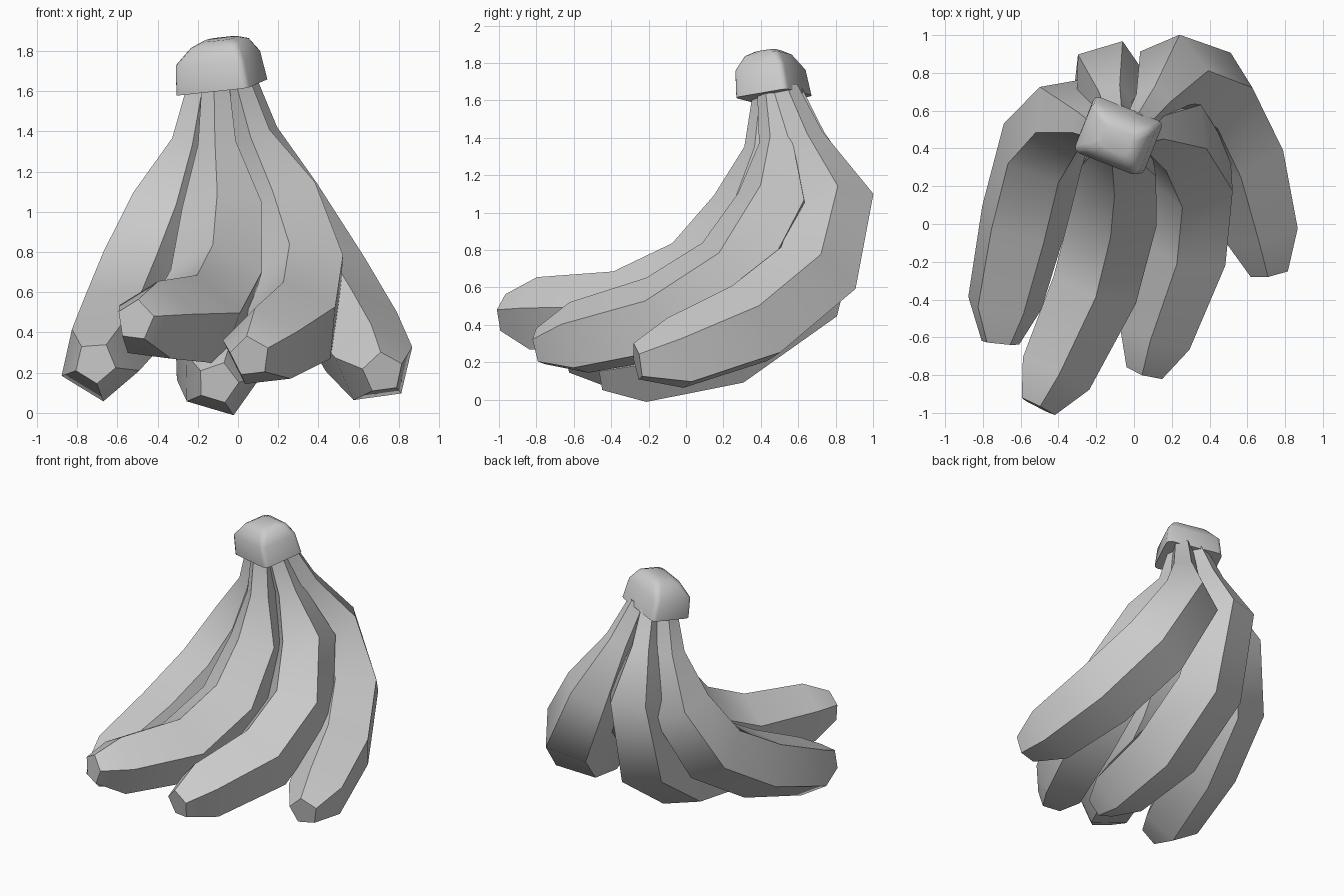
import bpy, bmesh, math
from mathutils import Vector

cube = bpy.data.objects.get("Cube")
if cube:
    bpy.data.objects.remove(cube, do_unlink=True)

# Single plain colour
grey = bpy.data.materials.new("light_grey")
grey.use_nodes = True
grey.diffuse_color = (0.6, 0.6, 0.6, 1)
grey.node_tree.nodes["Principled BSDF"].inputs["Base Color"].default_value = (0.6, 0.6, 0.6, 1)


def loft(name, rings, angle, bevel=0):
    """Skin a list of equal-sized rings and cap both ends."""
    bm = bmesh.new()
    loops = [[bm.verts.new(p) for p in ring] for ring in rings]
    n = len(loops[0])
    for a, b in zip(loops, loops[1:]):
        for i in range(n):
            j = (i + 1) % n
            bm.faces.new((a[i], a[j], b[j], b[i]))
    bm.faces.new(loops[0])
    bm.faces.new(loops[-1])
    if bevel:
        corners = [bm.edges.get((a[i], b[i])) for a, b in zip(loops, loops[1:]) for i in range(n)]
        bmesh.ops.bevel(bm, geom=corners, offset=bevel, segments=2, profile=0.5, affect='EDGES')
    bmesh.ops.recalc_face_normals(bm, faces=bm.faces)
    mesh = bpy.data.meshes.new(name)
    bm.to_mesh(mesh)
    bm.free()
    mesh.materials.append(grey)
    obj = bpy.data.objects.new(name, mesh)
    bpy.context.collection.objects.link(obj)
    bpy.ops.object.select_all(action='DESELECT')
    obj.select_set(True)
    bpy.context.view_layer.objects.active = obj
    bpy.ops.object.shade_smooth_by_angle(angle=math.radians(angle))
    return obj


RADII = (0.07, 0.1, 0.21, 0.243, 0.243, 0.207, 0.105)
ROLL = math.radians(-15)


def banana(name, path):
    """Five-sided fruit along a path, one ridge near the inside of the bend."""
    pts = [Vector(p) for p in path]
    chord = pts[-1] - pts[0]
    inward = (pts[0] + pts[-1]) / 2 - pts[3]
    normal = chord.cross(inward).normalized()
    rings = []
    for i, (p, r) in enumerate(zip(pts, RADII)):
        before = (p - pts[max(i - 1, 0)]).normalized()
        after = (pts[min(i + 1, len(pts) - 1)] - p).normalized()
        t = (before + after).normalized()
        u = normal.cross(t).normalized()
        if u.dot(inward) < 0:
            u.negate()
        v = t.cross(u)
        rings.append([p + r * (math.cos(a) * u + math.sin(a) * v)
                      for a in (ROLL + k * math.tau / 5 for k in range(5))])
    return loft(name, rings, 55)


# Fruits, from the stem down to the tip
banana("right_banana", [(-0.18, 0.49, 1.66), (-0.24, 0.53, 1.35), (-0.35, 0.58, 1.02),
                        (-0.49, 0.4, 0.66), (-0.59, 0.01, 0.42), (-0.69, -0.43, 0.26),
                        (-0.71, -0.63, 0.25)])
banana("front_banana", [(-0.11, 0.43, 1.66), (-0.1, 0.41, 1.34), (-0.07, 0.34, 1.01),
                        (-0.1, 0.08, 0.65), (-0.21, -0.33, 0.45), (-0.42, -0.79, 0.45),
                        (-0.51, -0.965, 0.46)])
banana("front_left_banana", [(-0.01, 0.45, 1.66), (0.07, 0.49, 1.38), (0.21, 0.48, 1.06),
                             (0.32, 0.26, 0.68), (0.28, -0.13, 0.43), (0.12, -0.59, 0.32),
                             (0.06, -0.785, 0.28)])
banana("left_banana", [(0.02, 0.53, 1.66), (0.1, 0.64, 1.39), (0.2, 0.8, 1.06),
                       (0.41, 0.7, 0.67), (0.57, 0.37, 0.4), (0.68, -0.04, 0.24),
                       (0.72, -0.26, 0.2)])
banana("back_banana", [(-0.09, 0.55, 1.66), (-0.11, 0.65, 1.4), (-0.13, 0.77, 1.09),
                       (-0.12, 0.62, 0.58), (-0.11, 0.21, 0.3), (-0.09, -0.25, 0.18),
                       (-0.1, -0.46, 0.15)])

# Tilted, rounded stem crown
along, across = Vector((0.93, -0.37, 0.1)), Vector((0.37, 0.93, 0.16))
crown_rings = []
for centre, scale in (((-0.08, 0.47, 1.62), 1.0), ((-0.1, 0.45, 1.765), 0.93),
                      ((-0.09, 0.44, 1.84), 0.65), ((-0.09, 0.44, 1.86), 0.42)):
    crown_rings.append([Vector(centre) + scale * (sx * 0.195 * along + sy * 0.15 * across)
                        for sx, sy in ((-1, -1), (1, -1), (1, 1), (-1, 1))])
loft("stem_crown", crown_rings, 60, bevel=0.03)
